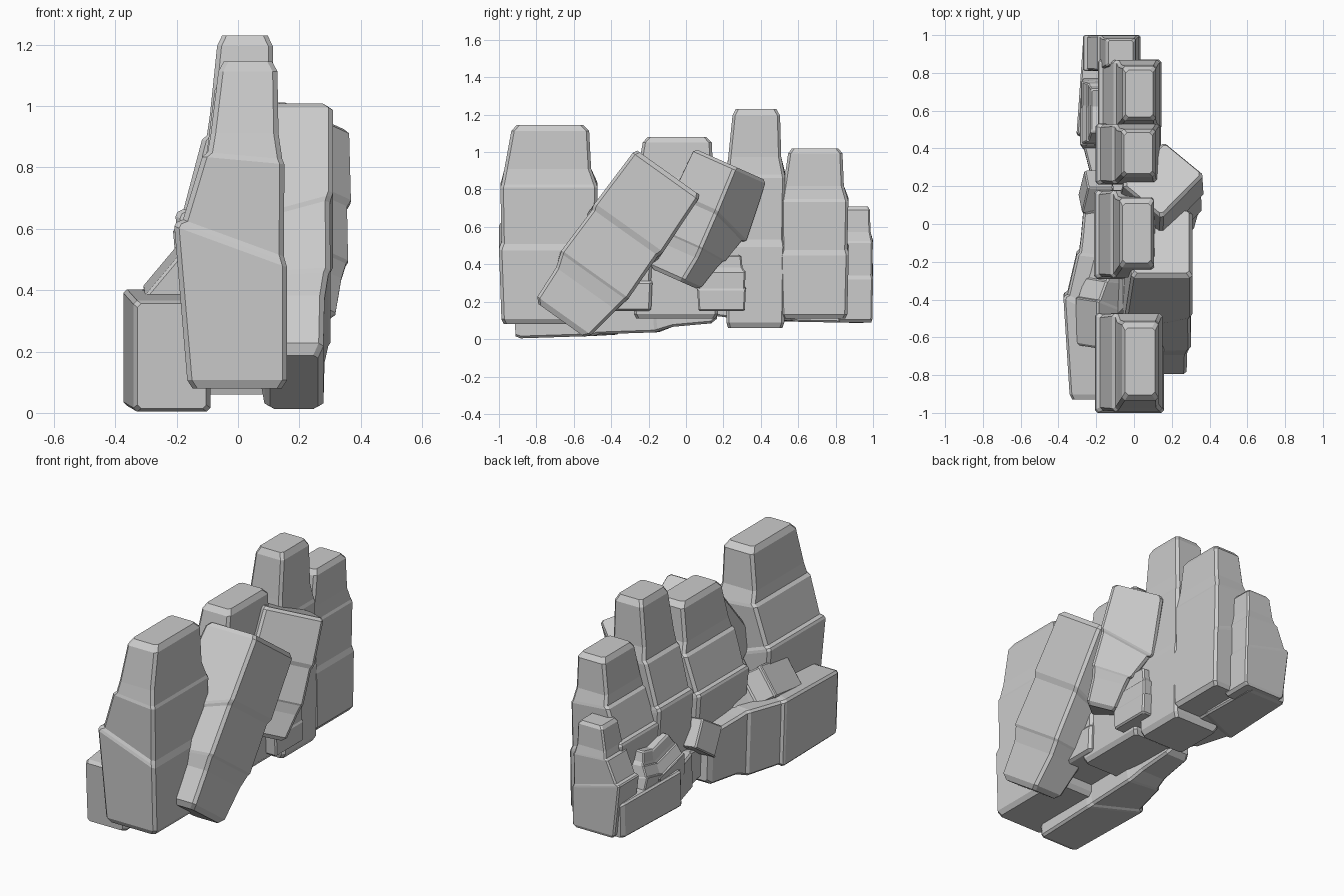
import bpy, bmesh
from math import radians
from mathutils import Matrix, Vector

# Tiered rock profile: height, x0, x1, y0, y1 (fractions of half size), tilt of the ring
TIERS = [
    (0.00, -0.76, 0.90, -0.90, 0.90, 0.0),
    (0.025, -0.86, 1.00, -0.95, 0.96, 0.0),
    (0.43, -1.10, 1.00, -1.00, 1.00, 0.06),
    (0.445, -1.06, 0.97, -0.98, 0.99, 0.06),
    (0.46, -0.94, 0.94, -0.95, 0.96, 0.06),
    (0.70, -0.58, 0.95, -0.97, 0.99, 0.015),
    (0.715, -0.48, 0.91, -0.95, 0.97, 0.015),
    (0.78, -0.42, 0.84, -0.89, 0.86, 0.0),
    (0.97, -0.28, 0.82, -0.75, 0.82, 0.0),
    (1.00, -0.18, 0.72, -0.64, 0.70, 0.0),
]


def rock(name, loc, half_x, half_y, height, rx=0, ry=0, rz=0, roll=0):
    """Chamfered tiered rock; loc is the middle of its base, roll turns it about its own axis."""
    bm = bmesh.new()
    c = 0.09 * min(half_x, half_y)
    rings = []
    for t, x0, x1, y0, y1, tilt in TIERS:
        x0, x1, y0, y1 = x0 * half_x, x1 * half_x, y0 * half_y, y1 * half_y
        pts = [(x0 + c, y0), (x1 - c, y0), (x1, y0 + c), (x1, y1 - c),
               (x1 - c, y1), (x0 + c, y1), (x0, y1 - c), (x0, y0 + c)]
        rings.append([bm.verts.new((x, y, height * (t - tilt * x / half_x)))
                      for x, y in pts])
    for lo, hi in zip(rings, rings[1:]):
        for i in range(8):
            j = (i + 1) % 8
            bm.faces.new((lo[i], lo[j], hi[j], hi[i]))
    bm.faces.new(rings[0][::-1])
    bm.faces.new(rings[-1])
    m = (Matrix.Translation(Vector(loc)) @ Matrix.Rotation(radians(rz), 4, 'Z')
         @ Matrix.Rotation(radians(ry), 4, 'Y') @ Matrix.Rotation(radians(rx), 4, 'X')
         @ Matrix.Rotation(radians(roll), 4, 'Z'))
    bm.transform(m)
    bmesh.ops.recalc_face_normals(bm, faces=bm.faces)
    me = bpy.data.meshes.new(name)
    bm.to_mesh(me)
    bm.free()
    ob = bpy.data.objects.new(name, me)
    bpy.context.collection.objects.link(ob)
    return ob


# Row of upright columns
rock("front_column", (-0.015, -0.735, 0.08), 0.175, 0.265, 1.065)
rock("centre_column", (-0.03, -0.055, 0.11), 0.165, 0.235, 0.97)
rock("tall_column", (-0.022, 0.37, 0.06), 0.165, 0.162, 1.17)
rock("rear_column", (-0.015, 0.685, 0.11), 0.16, 0.185, 0.91)
rock("rear_low_column", (-0.11, 0.905, 0.09), 0.145, 0.095, 0.62)

# Fallen slabs leaning on the right side, base end up
rock("leaning_slab", (0.135, -0.095, 0.89), 0.175, 0.225, 0.975, rx=144.5)
rock("leaning_block", (0.145, 0.245, 0.93), 0.155, 0.175, 0.68, rx=156, roll=42)

# Rocks lying along the foot of the left side
rock("lying_rock_front", (-0.225, -0.92, 0.185), 0.135, 0.19, 1.08, rx=-87)
rock("lying_rock_rear", (-0.155, 0.97, 0.185), 0.135, 0.105, 0.98, rx=88)

# Small rubble on the left side
rock("rubble_front", (-0.185, -0.65, 0.39), 0.10, 0.095, 0.50, rx=-84, ry=40)
rock("rubble_middle", (-0.19, 0.24, 0.41), 0.075, 0.085, 0.32, rx=125, ry=8)
rock("rubble_rear", (-0.21, 0.50, 0.22), 0.07, 0.12, 0.27, rx=-15)
rock("rubble_back", (-0.21, 0.71, 0.22), 0.065, 0.075, 0.26, rx=12)

# Low blocks at the foot of the right side and in the gap
rock("foot_block", (0.11, 0.19, 0.15), 0.09, 0.13, 0.30)
rock("gap_block", (-0.01, -0.34, 0.15), 0.17, 0.16, 0.40)
